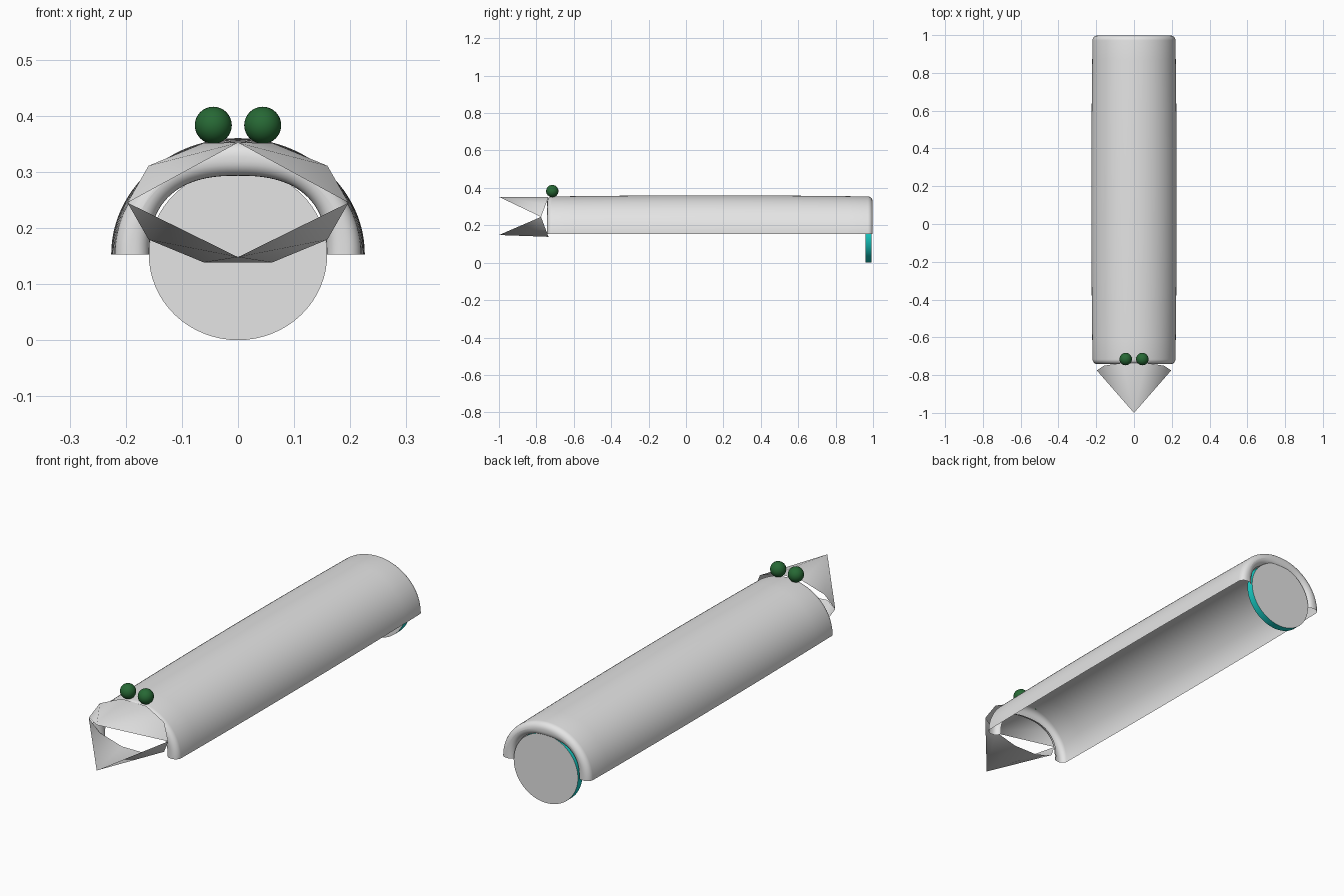
import bpy, bmesh, math
from math import sin, cos, pi

if "Cube" in bpy.data.objects:
    bpy.data.objects.remove(bpy.data.objects["Cube"])


def material(name, rgb):
    m = bpy.data.materials.new(name)
    m.diffuse_color = (*rgb, 1)
    m.use_nodes = True
    m.node_tree.nodes["Principled BSDF"].inputs["Base Color"].default_value = m.diffuse_color
    return m


GREY = material("light grey", (0.78, 0.78, 0.78))
GREEN = material("dark green", (0.02, 0.14, 0.035))
TEAL = material("teal", (0.01, 0.65, 0.6))


def finish(bm, name, mats, smooth=None, recalc=True):
    if recalc:
        bmesh.ops.recalc_face_normals(bm, faces=bm.faces)
    me = bpy.data.meshes.new(name)
    bm.to_mesh(me)
    bm.free()
    ob = bpy.data.objects.new(name, me)
    bpy.context.collection.objects.link(ob)
    for m in mats:
        me.materials.append(m)
    if smooth:
        bpy.ops.object.select_all(action='DESELECT')
        ob.select_set(True)
        bpy.context.view_layer.objects.active = ob
        bpy.ops.object.shade_smooth_by_angle(angle=math.radians(smooth))
    return ob


# Half-pipe body: single wall with a slight belly, each end curling inward
# into a rounded lip around the arched opening
Y0, Y1, BASE, SEG, R = -0.742, 0.998, 0.153, 48, 0.026
curl = []                                   # (depth from end, 0 outer..1 inner, inset)
for k in range(7):
    a = k / 6 * pi / 2
    curl.append((R * sin(a), 1, R * (1 - cos(a))))
lip = [(d, 1, i) for d, _, i in
       [(R * (1 - sin(k / 6 * pi / 2)), 1, R * (1 - cos(k / 6 * pi / 2))) for k in range(7)]]
outer = [(d, 0, i) for d, _, i in reversed(lip)]
profile = lip + outer                       # inner edge -> end face -> outer wall
stations = [(Y0 + d, w, i) for d, w, i in profile]
stations += [(Y0 + R + (Y1 - Y0 - 2 * R) * k / 16, 0, 0) for k in range(1, 16)]
stations += [(Y1 - d, w, i) for d, w, i in reversed(profile)]


def arch(bm, y, inner, inset):
    belly = 1 - 0.03 * (abs(y - 0.13) / 0.87) ** 2
    ring = []
    for k in range(SEG + 1):
        a = pi * k / SEG
        c, s = cos(a), max(sin(a), 0)
        if inner:                           # slightly flattened opening
            x = (0.158 + inset) * math.copysign(abs(c) ** 0.8, c)
            z = (0.140 + inset) * s ** 0.8
        else:
            x = (0.226 * belly - inset) * c
            z = (0.207 * belly - inset) * s
        ring.append(bm.verts.new((x, y, BASE + z)))
    return ring


bm = bmesh.new()
rings = [arch(bm, *s) for s in stations]
for r0, r1 in zip(rings, rings[1:]):
    for i in range(SEG):
        bm.faces.new((r0[i], r1[i], r1[i + 1], r0[i + 1]))
finish(bm, "body_shell", [GREY], 40, recalc=False)

# Open jaws: thin ten-sided cone halves hinged at the mouth corners
for name, sign, tip_z in (("upper_jaw", 1, 0.352), ("lower_jaw", -1, 0.148)):
    bm = bmesh.new()
    tip = bm.verts.new((0, -1, tip_z))
    rim = []
    for k in range(6):
        a = pi * k / 5
        rim.append(bm.verts.new((0.197 * cos(a), -0.775 + 0.042 * sin(a),
                                 0.245 + sign * 0.112 * sin(a))))
    for p, q in zip(rim, rim[1:]):
        f = bm.faces.new((tip, p, q))
        f.normal_update()
        if f.normal.z * sign < 0:
            f.normal_flip()
    finish(bm, name, [GREY], 60, recalc=False)

# Ball eyes on top of the head
for name, side in (("left_eye", -1), ("right_eye", 1)):
    bm = bmesh.new()
    bmesh.ops.create_uvsphere(bm, u_segments=32, v_segments=16, radius=0.033)
    for v in bm.verts:
        x, y, z = v.co
        v.co = (x + side * 0.044, z - 0.715, 0.383 - y)
    finish(bm, name, [GREEN], 60)

# Wheel at the rear: grey faces, teal rim
bm = bmesh.new()
bmesh.ops.create_cone(bm, cap_ends=True, segments=64, radius1=0.159,
                      radius2=0.159, depth=0.032)
for v in bm.verts:
    x, y, z = v.co
    v.co = (x, z + 0.976, 0.153 - y * 0.153 / 0.159)
bm.normal_update()
for f in bm.faces:
    f.material_index = 0 if abs(f.normal.y) > 0.5 else 1
finish(bm, "rear_wheel", [GREY, TEAL], 30)
